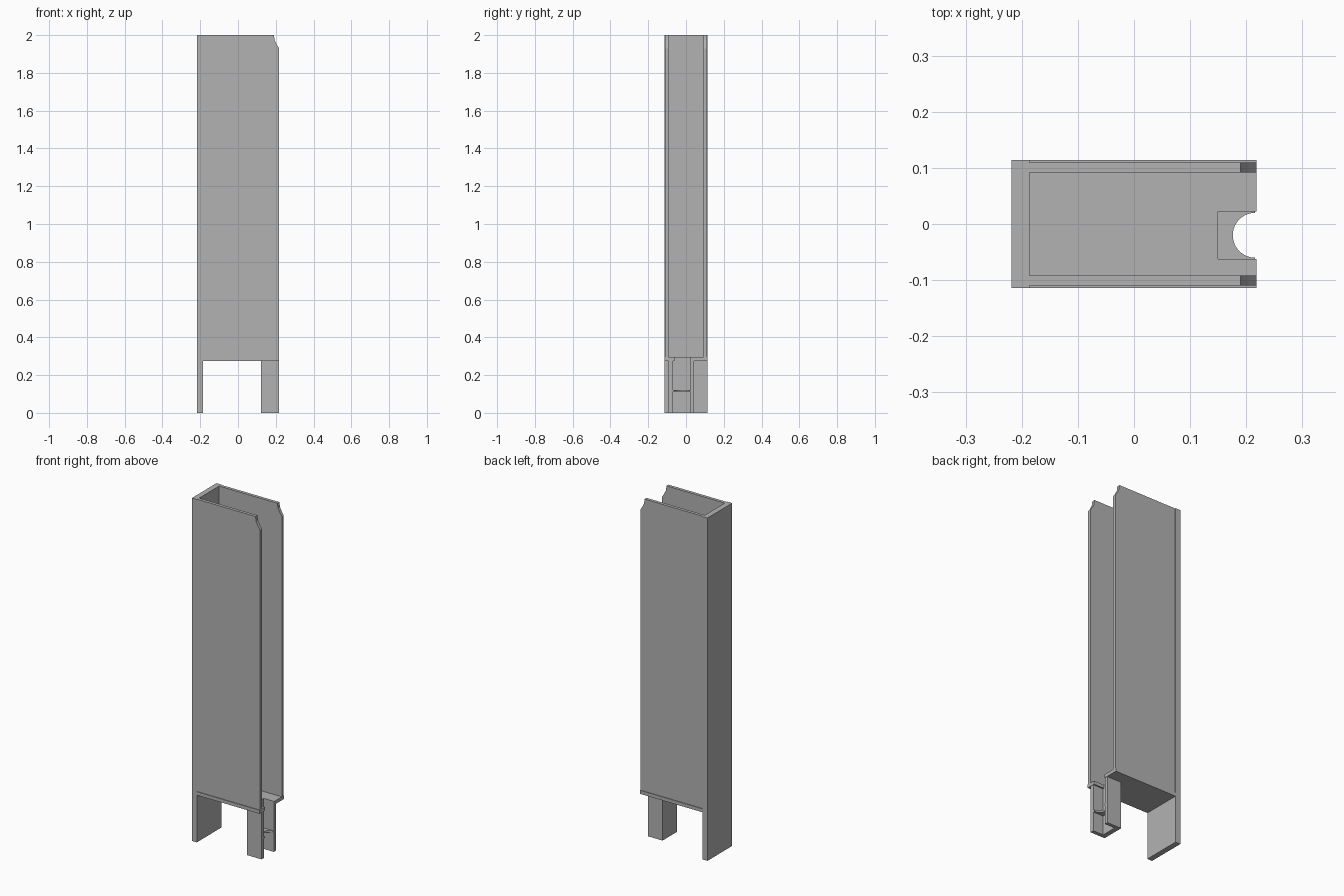
import bpy, bmesh
from math import cos, sin, pi
from mathutils import Vector

cube = bpy.data.objects.get("Cube")
if cube:
    bpy.data.objects.remove(cube, do_unlink=True)

grey = bpy.data.materials.new("plain_grey")
grey.use_nodes = True
colour = (0.45, 0.45, 0.45, 1)
grey.diffuse_color = colour
grey.node_tree.nodes["Principled BSDF"].inputs["Base Color"].default_value = colour


def extrude(name, outline, low, high, axis="z"):
    """Extrude an outline along z (outline in x, y) or along y (outline in x, z)."""
    def place(a, b, h):
        return Vector((a, b, h)) if axis == "z" else Vector((a, h, b))
    bm = bmesh.new()
    face = bm.faces.new([bm.verts.new(place(a, b, low)) for a, b in outline])
    result = bmesh.ops.extrude_face_region(bm, geom=[face])
    moved = [v for v in result["geom"] if isinstance(v, bmesh.types.BMVert)]
    bmesh.ops.translate(bm, verts=moved, vec=place(0, 0, high - low))
    bmesh.ops.recalc_face_normals(bm, faces=bm.faces)
    mesh = bpy.data.meshes.new(name)
    bm.to_mesh(mesh)
    bm.free()
    mesh.materials.append(grey)
    obj = bpy.data.objects.new(name, mesh)
    bpy.context.collection.objects.link(obj)
    return obj


def rectangle(x0, x1, y0, y1):
    return [(x0, y0), (x1, y0), (x1, y1), (x0, y1)]


def bracket(x0, x1, y0, y1, depth, n0, n1):
    """Rectangle with a square notch cut into its +x side."""
    return [(x0, y0), (x1, y0), (x1, n0), (depth, n0),
            (depth, n1), (x1, n1), (x1, y1), (x0, y1)]


BACK, INNER, OPEN = -0.218, -0.186, 0.218
HALF = 0.114
FLOOR_LOW, FLOOR_TOP, TOP = 0.275, 0.295, 2.0
SLOT = (-0.062, 0.022)

# Tall end plate that also forms the wide leg
extrude("end_plate", rectangle(BACK, INNER, -HALF, HALF), 0, TOP)

# Floor with a slot above the socket
extrude("floor", bracket(INNER, OPEN, -HALF, HALF, 0.15, *SLOT), FLOOR_LOW, FLOOR_TOP)

# Side walls with the clipped top corner
wall = [(INNER, FLOOR_TOP), (OPEN, FLOOR_TOP), (OPEN, 1.93), (0.205, 1.95),
        (0.194, 1.972), (0.19, TOP), (INNER, TOP)]
for side, name in ((-1, "front_wall"), (1, "rear_wall")):
    low, high = sorted((side * 0.092, side * 0.11))
    extrude(name, wall, low, high, "y")

# Open socket under the floor
extrude("socket", bracket(0.122, 0.216, -0.092, 0.042, 0.15, -0.07, 0.022), 0, FLOOR_LOW)

# Thin shelf in the socket with a round cut-out
radius, centre = 0.04, -0.02
arc = [(0.216 - radius * sin(pi * i / 24), centre - radius * cos(pi * i / 24))
       for i in range(25)]
extrude("socket_shelf", [(0.15, -0.07), (0.216, -0.07)] + arc +
        [(0.216, 0.022), (0.15, 0.022)], 0.112, 0.122)
